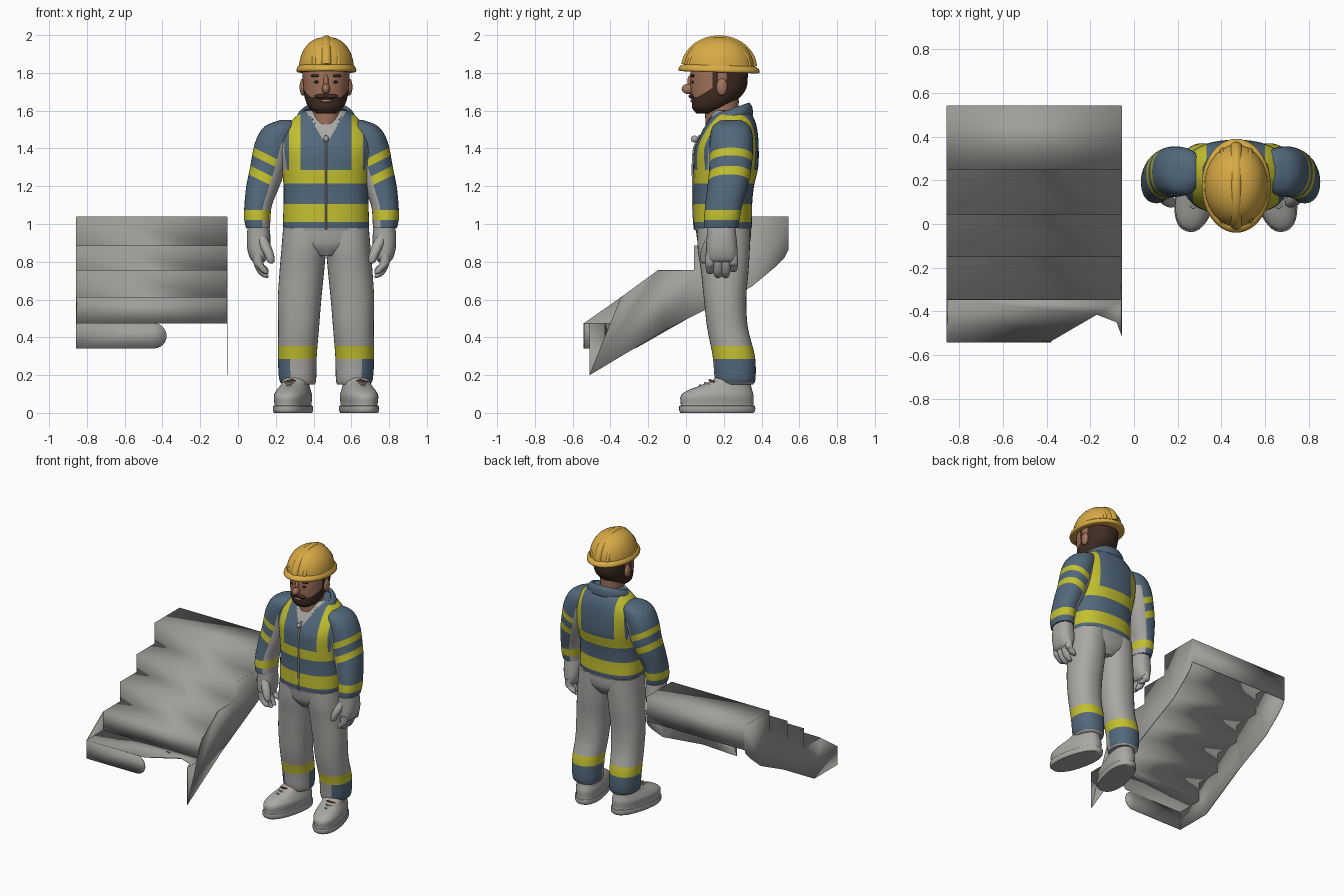
import bpy, bmesh, math
from mathutils import Vector

if "Cube" in bpy.data.objects:
    bpy.data.objects.remove(bpy.data.objects["Cube"])

CX, AX = 0.466, 0.442          # body centre line, arm centre line
COLOURS = {
    "light grey": (0.40, 0.39, 0.37), "stair grey": (0.35, 0.345, 0.325),
    "reflective yellow": (0.55, 0.53, 0.03), "work blue": (0.085, 0.14, 0.20),
    "helmet yellow": (0.68, 0.40, 0.06), "skin": (0.36, 0.17, 0.105),
    "dark hair": (0.05, 0.025, 0.016), "lace brown": (0.16, 0.06, 0.025),
    "eye dark": (0.02, 0.015, 0.012)}
MATS = {}
for nm, c in COLOURS.items():
    MATS[nm] = bpy.data.materials.new(nm)
    MATS[nm].diffuse_color = (*c, 1)
GREY, STAIR, YEL, BLUE, HAT, SKIN, HAIR, LACE, EYE = COLOURS


def finish(bm, name, rule, angle=50):
    """Turn a bmesh into an object, colour its faces by a rule, smooth it."""
    bmesh.ops.recalc_face_normals(bm, faces=bm.faces)
    bm.normal_update()
    used = []
    for f in bm.faces:
        m = rule if isinstance(rule, str) else rule(f.calc_center_median(), f.normal)
        if m not in used:
            used.append(m)
        f.material_index = used.index(m)
    me = bpy.data.meshes.new(name)
    bm.to_mesh(me)
    bm.free()
    for m in used:
        me.materials.append(MATS[m])
    ob = bpy.data.objects.new(name, me)
    bpy.context.collection.objects.link(ob)
    bpy.ops.object.select_all(action='DESELECT')
    ob.select_set(True)
    bpy.context.view_layer.objects.active = ob
    bpy.ops.object.shade_smooth_by_angle(angle=math.radians(angle))
    return ob


def loft(name, rings, rule, cuts=(), n=36, sub=4, p=2.0, shear=0, drop=None, caps=True):
    """Skin horizontal superellipse rings (x, y, z, rx, ry), smoothly interpolated."""
    R, path = rings, []
    for i in range(len(R) - 1):
        a, b, c, d = R[max(i - 1, 0)], R[i], R[i + 1], R[min(i + 2, len(R) - 1)]
        for k in range(sub):
            t = k / sub
            path.append([0.5 * (2*q + (r-o)*t + (2*o-5*q+4*r-s)*t*t + (3*q-o-3*r+s)*t**3)
                         for o, q, r, s in zip(a, b, c, d)])
    path.append(R[-1])
    bm, loops = bmesh.new(), []
    for x, y, z, rx, ry in path:
        vs = []
        for j in range(n):
            co, si = math.cos(math.tau * j / n), math.sin(math.tau * j / n)
            dx = rx * math.copysign(abs(co) ** (2 / p), co)
            dy = ry * math.copysign(abs(si) ** (2 / p), si)
            vs.append(bm.verts.new((x + dx, y + dy, z + shear * dy)))
        loops.append(vs)
    for a, b in zip(loops, loops[1:]):
        for j in range(n):
            bm.faces.new((a[j], a[(j+1) % n], b[(j+1) % n], b[j]))
    if caps:
        bm.faces.new(loops[0])
        bm.faces.new(loops[-1])
    for co, no in cuts:
        bmesh.ops.bisect_plane(bm, geom=bm.verts[:] + bm.edges[:] + bm.faces[:],
                               plane_co=co, plane_no=Vector(no).normalized())
    if drop:
        bmesh.ops.delete(bm, geom=[f for f in bm.faces if drop(f.calc_center_median())], context='FACES')
    return finish(bm, name, rule)


def ball(name, loc, size, mat):
    bm = bmesh.new()
    bmesh.ops.create_uvsphere(bm, u_segments=20, v_segments=12, radius=1)
    bmesh.ops.scale(bm, vec=size, verts=bm.verts)
    bmesh.ops.translate(bm, vec=loc, verts=bm.verts)
    return finish(bm, name, mat)


def tube(name, pts, r, mat):
    cu = bpy.data.curves.new(name, 'CURVE')
    cu.dimensions, cu.bevel_depth, cu.bevel_resolution, cu.use_fill_caps = '3D', r, 3, True
    sp = cu.splines.new('POLY')
    sp.points.add(len(pts) - 1)
    for q, c in zip(sp.points, pts):
        q.co = (*c, 1)
    cu.materials.append(MATS[mat])
    ob = bpy.data.objects.new(name, cu)
    bpy.context.collection.objects.link(ob)
    bpy.ops.object.select_all(action='DESELECT')
    ob.select_set(True)
    bpy.context.view_layer.objects.active = ob
    bpy.ops.object.convert(target='MESH')
    bpy.ops.object.shade_smooth_by_angle(angle=math.radians(50))


def zcuts(*zs):
    return [((0, 0, z), (0, 0, 1)) for z in zs]


# ---------- staircase: thin sheets ----------
XL, XR = -0.855, -0.057
steps = [(-.345, .475), (-.345, .612), (-.15, .612), (-.15, .755), (.045, .755),
         (.045, .885), (.25, .885), (.25, 1.037), (.54, 1.037), (.54, .86)]
under = [(.52, .82), (.47, .77), (.35, .67), (.09, .545), (-.11, .44)]


def sheet(name, polys):
    bm = bmesh.new()
    for poly in polys:
        bm.faces.new([bm.verts.new(c) for c in poly])
    bmesh.ops.triangulate(bm, faces=bm.faces[:])
    bmesh.ops.remove_doubles(bm, verts=bm.verts, dist=0.0005)
    ob = finish(bm, name, STAIR, 30)
    mod = ob.modifiers.new("thickness", 'SOLIDIFY')
    mod.thickness, mod.offset = 0.004, 0


sheet("stair_treads_and_risers",
      [[(XL, *a), (XR, *a), (XR, *b), (XL, *b)] for a, b in zip(steps, steps[1:])])
bite = [(-.385, -.54), (-.42, -.515), (-.37, -.43), (-.33, -.39), (-.30, -.38), (-.26, -.385),
        (-.17, -.415), (-.08, -.45), (XR, -.51)]
sheet("stair_broken_tread", [[(x, y, .475) for x, y in
                              [(XL, -.54)] + bite + [(XR, -.345), (XL, -.345)]]])
nose = [(-.445 + .067 * math.cos(a), -.54, .408 + .067 * math.sin(a))
        for a in [math.radians(d) for d in range(-90, 91, 15)]]
sheet("stair_front_riser", [[(XL, -.54, .341)] + nose + [(XL, -.54, .475)]])
sheet("stair_right_side", [[(XR, *q) for q in steps + under + [(-.51, .2), (-.495, .32), (-.51, .475)]]])
sheet("stair_left_side", [[(XL, *q) for q in steps + under + [(-.27, .34), (-.54, .34), (-.54, .475)]]])


# ---------- jacket body ----------
def jacket_rule(c, n):
    dx, z = abs(c.x - CX), c.z
    if z > 1.42 and c.y < .2 and dx < (z - 1.42) * .6:
        return GREY
    if 1.01 < z < 1.105 or 1.215 < z < 1.285:
        return YEL
    if z > 1.285 and .134 < dx < .196:
        return YEL
    return GREY if z > 1.285 and abs(n.x) > .8 or z < .98 else BLUE


cuts = zcuts(.98, 1.01, 1.105, 1.215, 1.285)
cuts += [((CX + s * d, 0, 0), (1, 0, 0)) for s in (-1, 1) for d in (.134, .196)]
cuts += [((CX, 0, 1.42), (1, 0, s * .6)) for s in (-1, 1)]
loft("jacket_body", [(CX, y, z, rx, ry) for y, z, rx, ry in [
    (.195, .965, .222, .148), (.195, 1.0, .228, .155), (.195, 1.1, .225, .155),
    (.2, 1.2, .225, .16), (.21, 1.3, .235, .172), (.215, 1.4, .25, .17), (.23, 1.48, .238, .15),
    (.24, 1.54, .19, .128), (.24, 1.58, .145, .108), (.24, 1.6, .11, .095)]],
     jacket_rule, cuts, n=48, p=2.35)
loft("zipper", [(CX, y, z, .006, .008) for y, z in
                [(.048, .97), (.040, 1.1), (.040, 1.2), (.038, 1.3), (.045, 1.4), (.075, 1.47)]],
     GREY, n=8)
ball("zipper_pull", (CX, .045, 1.45), (.014, .02, .018), GREY)
collar = loft("collar", [(CX, .225, 1.53, .158, .13), (CX, .225, 1.575, .152, .126), (CX, .225, 1.605, .125, .11)],
              BLUE, n=48, shear=.35, caps=False, drop=lambda c: c.y < .2 and abs(c.x - CX) < .11 - (1.6 - c.z) * .7)
collar.modifiers.new("thickness", 'SOLIDIFY').thickness = .02
loft("neck", [(CX, .2, 1.47, .085, .09), (CX, .19, 1.56, .078, .088), (CX, .19, 1.66, .08, .09)], SKIN)

# ---------- limbs, mirrored ----------
for s, side in ((-1, "right"), (1, "left")):
    def sleeve_rule(c, n):
        t = c.z - .5 * (s * (c.x - AX) - .29)
        if 1.02 < c.z < 1.075:
            return YEL
        if n.x * s < -.35 and c.z < 1.42:
            return GREY
        return YEL if 1.325 < t < 1.37 or 1.215 < t < 1.265 else BLUE
    tilt = [((AX + s * .29, 0, z), (-s * .5, 0, 1)) for z in (1.215, 1.265, 1.325, 1.37)]
    loft(side + "_sleeve", [(AX + s * d, y, z, rx, ry) for d, y, z, rx, ry in [
        (.19, .24, 1.55, .03, .05), (.215, .24, 1.515, .088, .1), (.25, .24, 1.43, .102, .115),
        (.282, .235, 1.3, .096, .112), (.31, .22, 1.2, .088, .106), (.335, .2, 1.1, .073, .098),
        (.34, .19, 1.03, .07, .095), (.336, .185, .98, .064, .09)]],
         sleeve_rule, tilt + zcuts(1.02, 1.075), p=2.2)
    # gloves with four fingers and a thumb
    loft(side + "_glove", [(AX + s * .333, y, z, rx, ry) for y, z, rx, ry in [
        (.185, 1.0, .055, .075), (.188, .94, .062, .078), (.19, .87, .06, .082),
        (.19, .82, .046, .078), (.19, .80, .03, .066)]], GREY, p=2.4)
    for i, tip in enumerate((.735, .715, .715, .745)):
        y = .128 + .041 * i
        loft(f"{side}_finger_{i + 1}", [(AX + s * d, y, z, r, r) for d, z, r in [
            (.338, .84, .026), (.333, .79, .026), (.315, tip + .03, .024),
            (.298, tip + .008, .018), (.29, tip, .006)]], GREY, n=14)
    loft(side + "_thumb", [(AX + s * d, y, z, r, r) for d, y, z, r in [
        (.32, .14, .94, .025), (.295, .115, .88, .03), (.275, .1, .83, .025),
        (.268, .097, .80, .018), (.265, .096, .79, .006)]], GREY, n=14)

    # trouser legs with reflective band and blue hem
    def leg_rule(c, n):
        if .286 < c.z < .355:
            return YEL
        return BLUE if c.z < .286 and (n.x * s > .3 or n.y > -.1) and c.z > .16 else GREY
    loft(side + "_leg", [(CX + s * d, y, z, rx, ry) for d, y, z, rx, ry in [
        (.145, .26, .15, .085, .095), (.15, .26, .18, .098, .108), (.152, .253, .3, .103, .112),
        (.145, .22, .45, .108, .108), (.14, .207, .6, .115, .112), (.128, .205, .75, .118, .126),
        (.118, .2, .87, .118, .138), (.112, .2, .98, .115, .14)]],
         leg_rule, zcuts(.16, .286, .355), p=2.2)

    # boots, toes turned out
    boot = loft(side + "_boot", [(0, y, z, rx, ry) for y, z, rx, ry in [
        (0, 0, .088, .196), (0, .012, .094, .204), (0, .036, .094, .204), (0, .042, .086, .196),
        (0, .09, .09, .196), (.018, .122, .08, .17), (.05, .148, .07, .132), (.08, .175, .07, .1),
        (.09, .21, .073, .088)]], GREY, p=2.3)
    boot.location = (CX + s * .175, .165, 0)
    boot.rotation_euler.z = s * math.radians(13)
    for i, (y, z) in enumerate([(.08, .142), (.105, .155), (.13, .17)]):
        x = CX + s * (.195 - .006 * i)
        tube(f"{side}_lace_{i + 1}", [(x - .038, y + .02, z - .008), (x, y - .005, z + .004),
                                      (x + .038, y + .02, z - .008)], .006, LACE if i == 2 else GREY)
loft("trouser_seat", [(CX, .2, .83, .06, .1), (CX, .2, .88, .17, .132), (CX, .2, .93, .222, .143),
                      (CX, .197, .99, .222, .146)], GREY, p=2.3)


# ---------- head ----------
def head_rule(c, n):
    if c.y > .215:
        return HAIR
    if c.z < 1.672 + max(0, c.y - .06) * .6 or .14 < c.y < .17:
        return HAIR
    return SKIN


loft("head", [(CX, y, z, rx, ry) for y, z, rx, ry in [
    (.105, 1.585, .05, .05), (.125, 1.615, .09, .092), (.155, 1.665, .112, .125),
    (.172, 1.72, .12, .148), (.175, 1.8, .125, .152), (.175, 1.87, .12, .145)]],
     head_rule, zcuts(1.672) + [((0, y, 0), (0, 1, 0)) for y in (.14, .17, .215)]
     + [((0, .06, 1.672), (0, -.6, 1))], p=2.15, n=48)
ball("nose", (CX, .015, 1.715), (.022, .038, .028), SKIN)
ball("nose_bridge", (CX, .027, 1.752), (.014, .02, .04), SKIN)
ball("mouth", (CX, .033, 1.652), (.03, .01, .008), SKIN)
for s in (-1, 1):
    ball("ear", (CX + s * .122, .19, 1.725), (.018, .03, .045), SKIN)
    ball("eye", (CX + s * .046, .036, 1.752), (.017, .008, .008), EYE)
    ball("eyebrow", (CX + s * .05, .036, 1.785), (.032, .01, .008), HAIR)
    ball("moustache", (CX + s * .027, .028, 1.676), (.034, .014, .012), HAIR)

# ---------- hard hat ----------
HC = (CX + .002, .175)
arc = [math.radians(a) for a in range(0, 90, 9)] + [math.radians(88)]
loft("helmet_dome", [(*HC, 1.82 + .17 * math.sin(a), .146 * math.cos(a) ** .85, .188 * math.cos(a) ** .85)
                     for a in arc], HAT, n=48, sub=1)
brim = loft("helmet_brim", [(*HC, z, rx, ry) for z, rx, ry in [
    (1.803, .15, .205), (1.808, .158, .214), (1.825, .156, .212), (1.84, .146, .19)]],
            HAT, n=48, sub=2, shear=-.03)
for dx, r, k in ((0, .028, .985), (-.062, .014, .9), (.062, .014, .9)):
    tube("helmet_ridge", [(HC[0] + dx, HC[1] + .178 * k * math.cos(a), 1.822 + .152 * k * math.sin(a))
                          for a in [math.radians(d) for d in range(4, 177, 6)]], r, HAT)

for m in bpy.data.materials:
    if m.users and not m.is_grease_pencil:
        m.use_nodes = True
        m.node_tree.nodes["Principled BSDF"].inputs["Base Color"].default_value = m.diffuse_color
